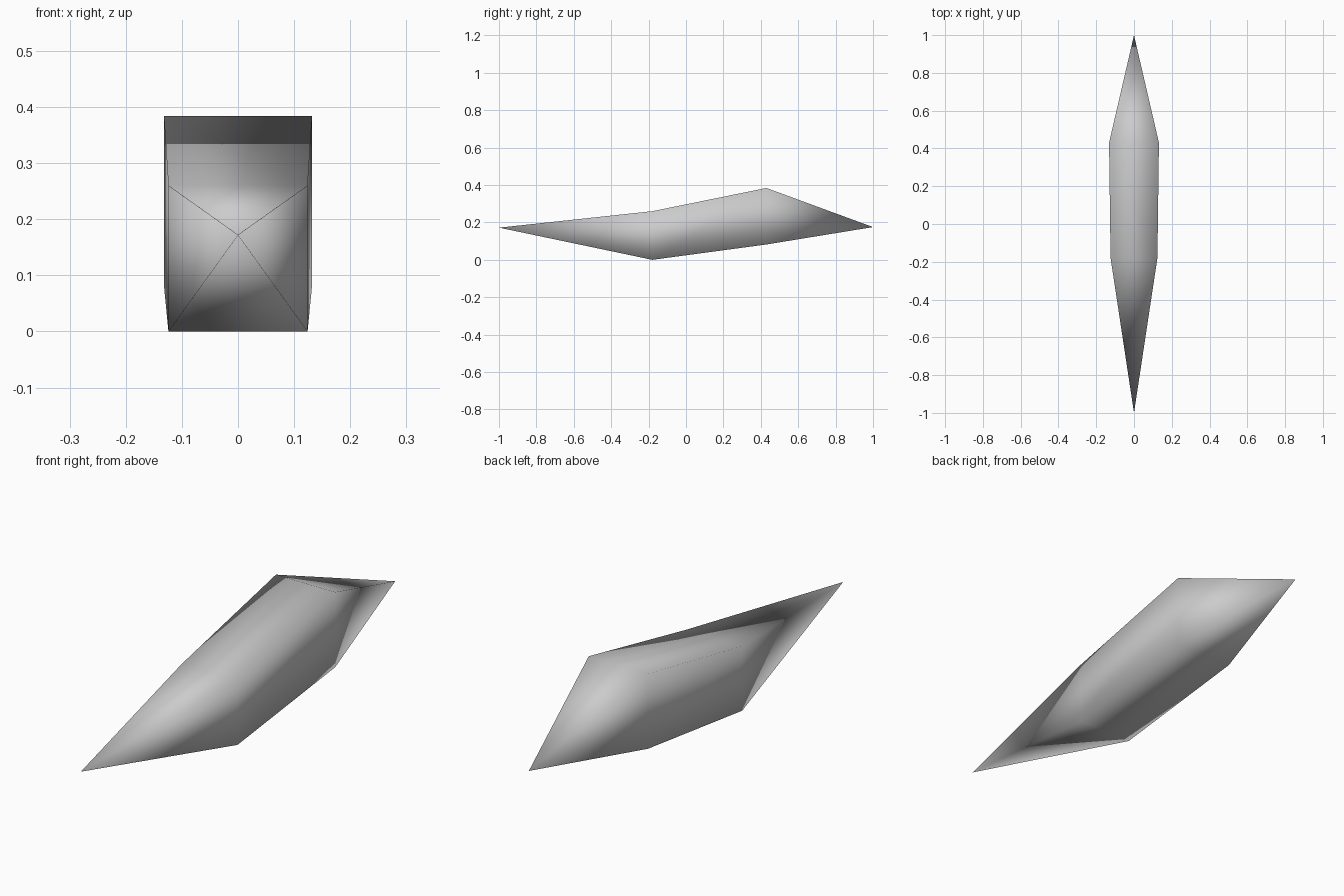
import bpy
import bmesh

cube = bpy.data.objects.get("Cube")
if cube:
    bpy.data.objects.remove(cube, do_unlink=True)

# Plain grey finish
grey = bpy.data.materials.new("light_grey")
grey.use_nodes = True
colour = (0.6, 0.6, 0.6, 1)
grey.diffuse_color = colour
grey.node_tree.nodes["Principled BSDF"].inputs["Base Color"].default_value = colour


def ring(bm, y, half_width, bottom, top):
    """Rectangular cross-section across the shard."""
    corners = [(-1, bottom), (1, bottom), (1, top), (-1, top)]
    return [bm.verts.new((side * half_width, y, z)) for side, z in corners]


# Spindle body: pointed front, two rectangular sections, pointed back
bm = bmesh.new()
front_tip = bm.verts.new((0, -1, 0.172))
front_ring = ring(bm, -0.18, 0.124, 0, 0.26)
back_ring = ring(bm, 0.43, 0.132, 0.082, 0.384)
back_tip = bm.verts.new((0, 1, 0.175))

for i in range(4):
    j = (i + 1) % 4
    bm.faces.new((front_tip, front_ring[i], front_ring[j]))
    bm.faces.new((front_ring[i], back_ring[i], back_ring[j], front_ring[j]))
    bm.faces.new((back_tip, back_ring[j], back_ring[i]))

bmesh.ops.recalc_face_normals(bm, faces=bm.faces)
for face in bm.faces:
    face.smooth = True

mesh = bpy.data.meshes.new("shard_body")
bm.to_mesh(mesh)
bm.free()
mesh.materials.append(grey)
shard = bpy.data.objects.new("shard_body", mesh)
bpy.context.collection.objects.link(shard)
